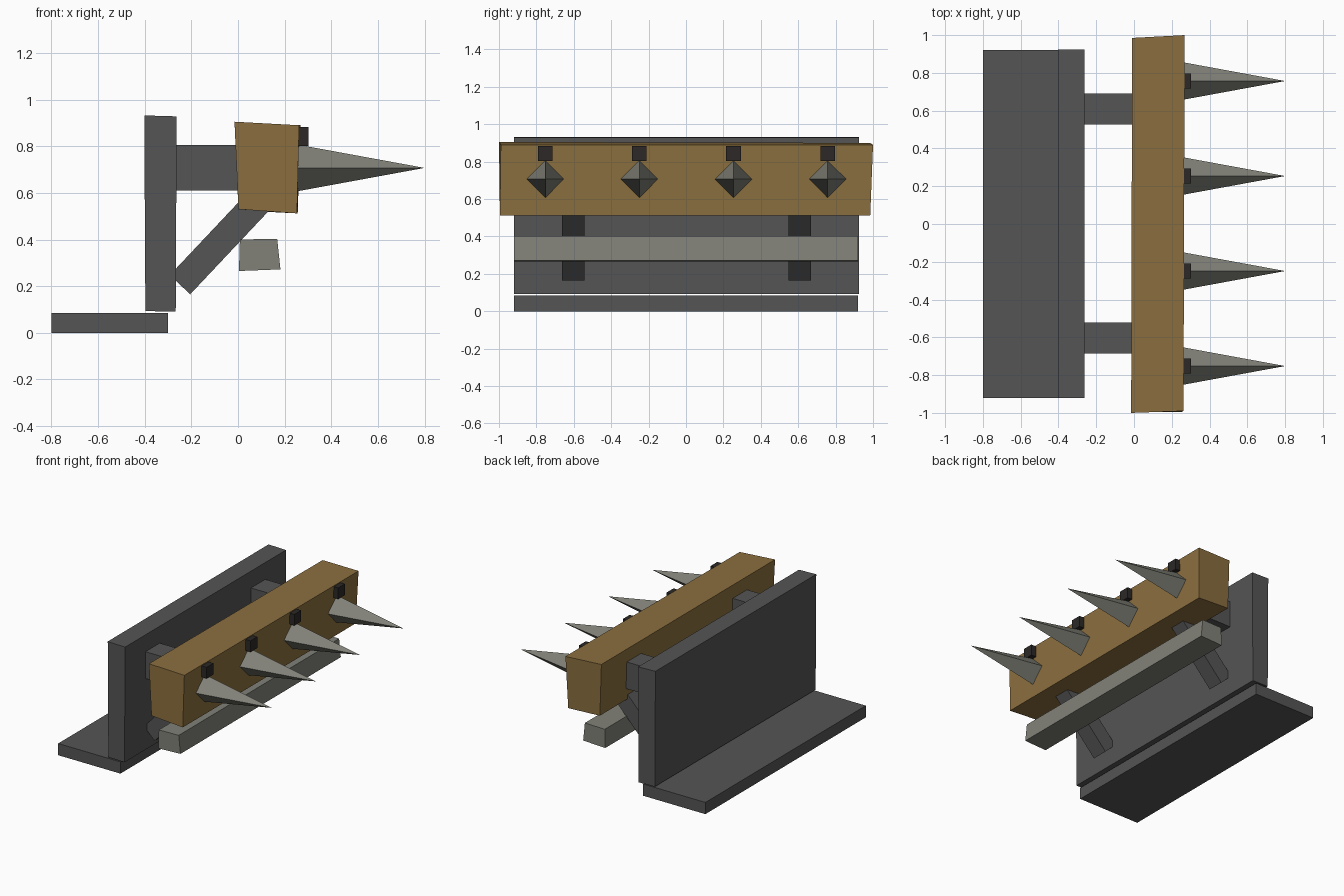
import bpy
import bmesh
import math

if "Cube" in bpy.data.objects:
    bpy.data.objects.remove(bpy.data.objects["Cube"])


def material(name, rgb):
    m = bpy.data.materials.new(name)
    m.diffuse_color = (*rgb, 1)
    m.use_nodes = True
    m.node_tree.nodes["Principled BSDF"].inputs["Base Color"].default_value = m.diffuse_color
    return m


STEEL = material("dark_steel", (0.09, 0.09, 0.09))
IRON = material("light_iron", (0.22, 0.22, 0.19))
WOOD = material("wood", (0.26, 0.16, 0.05))
BLACK = material("black_iron", (0.025, 0.022, 0.02))


def finish(name, bm, mat):
    bmesh.ops.recalc_face_normals(bm, faces=bm.faces)
    mesh = bpy.data.meshes.new(name)
    bm.to_mesh(mesh)
    bm.free()
    mesh.materials.append(mat)
    obj = bpy.data.objects.new(name, mesh)
    bpy.context.collection.objects.link(obj)
    return obj


def loft(name, front, back, mat):
    """Join two matching loops of 3D points into a closed solid."""
    bm = bmesh.new()
    a = [bm.verts.new(p) for p in front]
    b = [bm.verts.new(p) for p in back]
    bm.faces.new(a)
    bm.faces.new(b)
    n = len(a)
    for i in range(n):
        j = (i + 1) % n
        bm.faces.new((a[i], a[j], b[j], b[i]))
    return finish(name, bm, mat)


def prism(name, profile, y0, y1, mat):
    """Extrude an (x, z) profile along y."""
    return loft(name, [(x, y0, z) for x, z in profile],
                [(x, y1, z) for x, z in profile], mat)


def box(x0, x1, z0, z1):
    return [(x0, z0), (x1, z0), (x1, z1), (x0, z1)]


# Foot plate and upright back plate
prism("foot_plate", box(-0.80, -0.30, 0, 0.085), -0.92, 0.92, STEEL)
prism("back_plate", [(-0.397, 0.093), (-0.267, 0.091), (-0.263, 0.928), (-0.402, 0.932)],
      -0.92, 0.925, STEEL)

# Slightly uneven wooden beam
loft("ram_beam",
     [(0.002, -0.995, 0.53), (0.253, -0.995, 0.512), (0.262, -0.99, 0.89), (-0.015, -1.0, 0.905)],
     [(0.002, 0.985, 0.525), (0.256, 0.985, 0.512), (0.268, 1.0, 0.89), (-0.01, 0.985, 0.90)],
     WOOD)

# Lower bumper bar
prism("bumper_bar", [(0.004, 0.265), (0.182, 0.272), (0.168, 0.403), (0.008, 0.40)],
      -0.92, 0.92, IRON)

# Support arms and diagonal braces
angle = math.radians(46.7)
c, s = math.cos(angle), math.sin(angle)
px, pz, width, length = -0.205, 0.165, 0.12, 0.60
brace = [(px, pz), (px + c * length, pz + s * length),
         (px + c * length - s * width, pz + s * length + c * width),
         (px - s * width, pz + c * width)]
for side, y in (("left", -0.603), ("right", 0.608)):
    prism("arm_" + side, box(-0.30, 0.03, 0.61, 0.805), y - 0.082, y + 0.082, STEEL)
    prism("brace_" + side, brace, y - 0.06, y + 0.06, STEEL)

# Four-sided spikes with a bolt block above each
for i in range(4):
    y = -0.752 + i * 0.503
    bm = bmesh.new()
    ring = [bm.verts.new((0.255, y + 0.1 * math.cos(k * math.pi / 2),
                          0.707 + 0.1 * math.sin(k * math.pi / 2))) for k in range(4)]
    tip = bm.verts.new((0.80, y, 0.707))
    bm.faces.new(ring)
    for k in range(4):
        bm.faces.new((ring[k], ring[(k + 1) % 4], tip))
    finish(f"spike_{i + 1}", bm, IRON)
    prism(f"bolt_{i + 1}", box(0.23, 0.302, 0.802, 0.883), y - 0.039, y + 0.039, BLACK)
